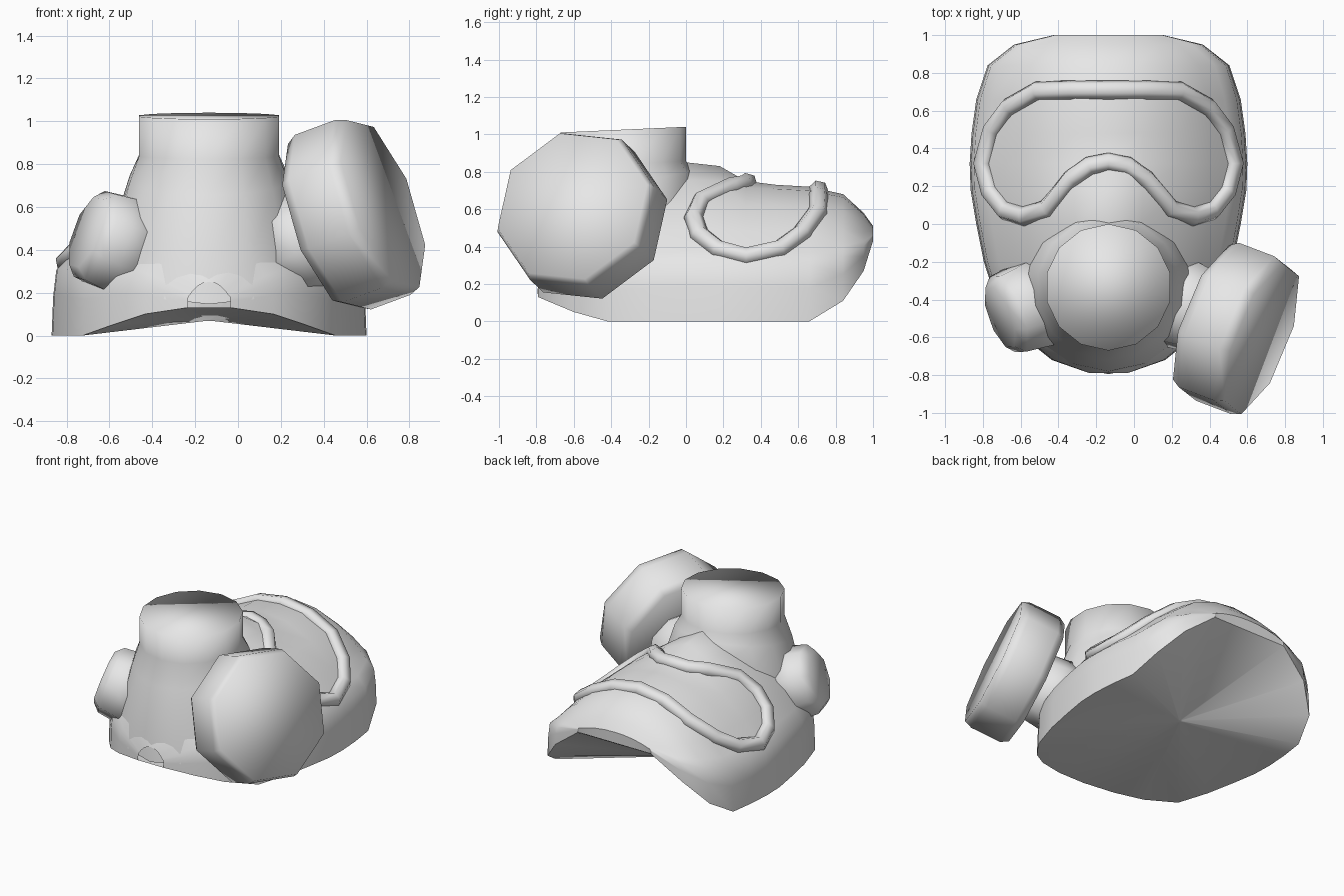
import bpy, bmesh, math
from mathutils import Vector

if "Cube" in bpy.data.objects:
    bpy.data.objects.remove(bpy.data.objects["Cube"])

CX = -0.135  # mask symmetry plane

grey = bpy.data.materials.new("light_grey")
grey.use_nodes = True
grey.diffuse_color = (0.8, 0.8, 0.8, 1)
grey.node_tree.nodes["Principled BSDF"].inputs["Base Color"].default_value = (0.8, 0.8, 0.8, 1)


def loft(name, rows, caps=(False, False), wrap=True, closed=False):
    """Skin a list of equal point rows and shade it smooth."""
    bm = bmesh.new()
    rows = [[bm.verts.new(p) for p in row] for row in rows]
    n = len(rows[0])
    pairs = list(zip(rows, rows[1:]))
    if closed:
        pairs.append((rows[-1], rows[0]))
    for a, b in pairs:
        for i in range(n if wrap else n - 1):
            j = (i + 1) % n
            bm.faces.new((a[i], a[j], b[j], b[i]))
    for row, cap in ((rows[0], caps[0]), (rows[-1], caps[1])):
        if cap:
            bm.faces.new(row)
    bmesh.ops.recalc_face_normals(bm, faces=bm.faces)
    mesh = bpy.data.meshes.new(name)
    bm.to_mesh(mesh)
    bm.free()
    mesh.materials.append(grey)
    mesh.shade_smooth()
    obj = bpy.data.objects.new(name, mesh)
    bpy.context.collection.objects.link(obj)
    return obj


# Face shell sections: y, half width, rim height, crown height, nose ridge
SECTIONS = [
    (1.0, 0.29, 0.43, 0.51, 0), (0.95, 0.5, 0.27, 0.58, 0), (0.84, 0.64, 0.11, 0.68, 0),
    (0.66, 0.7, 0, 0.72, 0), (0.48, 0.725, 0, 0.73, 0), (0.32, 0.735, 0, 0.73, 0.02),
    (0.18, 0.73, 0, 0.74, 0.09), (0, 0.7, 0, 0.74, 0.11), (-0.2, 0.66, 0, 0.72, 0.08),
    (-0.42, 0.59, 0, 0.68, 0), (-0.6, 0.45, 0.05, 0.6, 0), (-0.72, 0.3, 0.1, 0.45, 0),
    (-0.79, 0.1, 0.13, 0.25, 0),
]
# Half of the arch: share of half width, share of height
ARCH = [(1, 0), (0.99, 0.25), (0.97, 0.42), (0.88, 0.51), (0.75, 0.66), (0.52, 0.85),
        (0.25, 0.97), (0, 1)]


def arch_height(x, w, rim, top, nose):
    u = min(abs(x) / w, 1)
    for (u1, h1), (u0, h0) in zip(ARCH, ARCH[1:]):
        if u >= u0:
            h = h0 + (h1 - h0) * (u - u0) / (u1 - u0)
            return rim + (top - rim) * h + nose * max(0, 1 - abs(x) / 0.28)


def shell_at(x, y):
    """Height of the shell at an offset from the symmetry plane."""
    for a, b in zip(SECTIONS, SECTIONS[1:]):
        if b[0] <= y <= a[0]:
            f = (a[0] - y) / (a[0] - b[0])
            return arch_height(x, *(p + (q - p) * f for p, q in zip(a[1:], b[1:])))


def shell_row(y, w, *heights):
    shares = [u for u, h in ARCH]
    shares += [-u for u in reversed(shares[:-1])]
    return [(CX + w * u, y, arch_height(w * u, w, *heights)) for u in shares]


shell = [shell_row(*s) for s in SECTIONS]
loft("face_shell", shell, wrap=False)

# Face seal: closes the back, from the shell rim to a low centre
rim_loop = [Vector(r[0]) for r in shell] + [Vector(r[-1]) for r in reversed(shell)]
centre = Vector((CX, 0.3, 0.07))
loft("face_seal", [rim_loop, [centre.lerp(p, 0.02) for p in rim_loop]], (False, True))
# Forehead edge
loft("forehead_edge", [shell[0], [(x, y - 0.005, 0.43) for x, y, z in shell[0]]], wrap=False)

# Goggle rim: a tube swept along a mirrored outline lying on the shell
HALF = [(0, 0.71), (0.2, 0.71), (0.38, 0.705), (0.53, 0.62), (0.62, 0.5), (0.67, 0.32),
        (0.63, 0.17), (0.55, 0.07), (0.45, 0.04), (0.33, 0.08), (0.2, 0.24), (0.1, 0.31), (0, 0.33)]
outline = HALF + [(-x, y) for x, y in HALF[-2:0:-1]]
path = [Vector((CX + x, y, shell_at(x, y))) for x, y in outline]
tube = []
for i, p in enumerate(path):
    tangent = (path[(i + 1) % len(path)] - path[i - 1]).normalized()
    x, y = outline[i]
    e = 0.04
    up = Vector((shell_at(x - e, y) - shell_at(x + e, y),
                 shell_at(x, y - e) - shell_at(x, y + e), 2 * e)).normalized()
    side = tangent.cross(up).normalized()
    up = side.cross(tangent)
    tube.append([p + side * 0.052 * math.cos(a) + up * 0.045 * math.sin(a)
                 for a in (math.tau * k / 6 for k in range(6))])
loft("goggle_rim", tube, closed=True)


# Snout: z at centre, y centre, x radius, y radius, forward slope
def snout_ring(z, cy, rx, ry, slope, n=14):
    pts = []
    for k in range(n):
        a = math.tau * (k + 0.5) / n
        y = ry * math.sin(a)
        pts.append((CX + rx * math.cos(a), cy + y, z + slope * y))
    return pts


loft("snout", [snout_ring(*r) for r in (
    (0.38, -0.37, 0.48, 0.425, 0.55), (0.52, -0.36, 0.44, 0.42, 0.45),
    (0.73, -0.34, 0.38, 0.38, 0.2), (0.84, -0.335, 0.335, 0.335, 0.05),
    (1.025, -0.335, 0.335, 0.335, 0.045))], (False, True))


def drum(name, centre, axis, profile, n=8):
    """Turned part: profile is (distance along axis, radius)."""
    turn = Vector(axis).to_track_quat("Z", "Y")
    rings = [[Vector(centre) + turn @ Vector((r * math.cos(a), r * math.sin(a), d))
              for a in (math.tau * (k + 0.37) / n for k in range(n))] for d, r in profile]
    return loft(name, rings, (True, True))


# Cheek ports, mirrored, and the filter screwed on the left one
for name, s in (("left_port", 1), ("right_port", -1)):
    drum(name, (CX + s * 0.46, -0.45, 0.44), (s * 0.884, -0.336, 0.327),
         [(-0.15, 0.26), (0, 0.24), (0.08, 0.23), (0.13, 0.18)])
drum("filter_canister", (0.54, -0.555, 0.565), (0.884, -0.336, 0.327),
     [(-0.16, 0.42), (-0.11, 0.45), (0.1, 0.45), (0.155, 0.43)])
